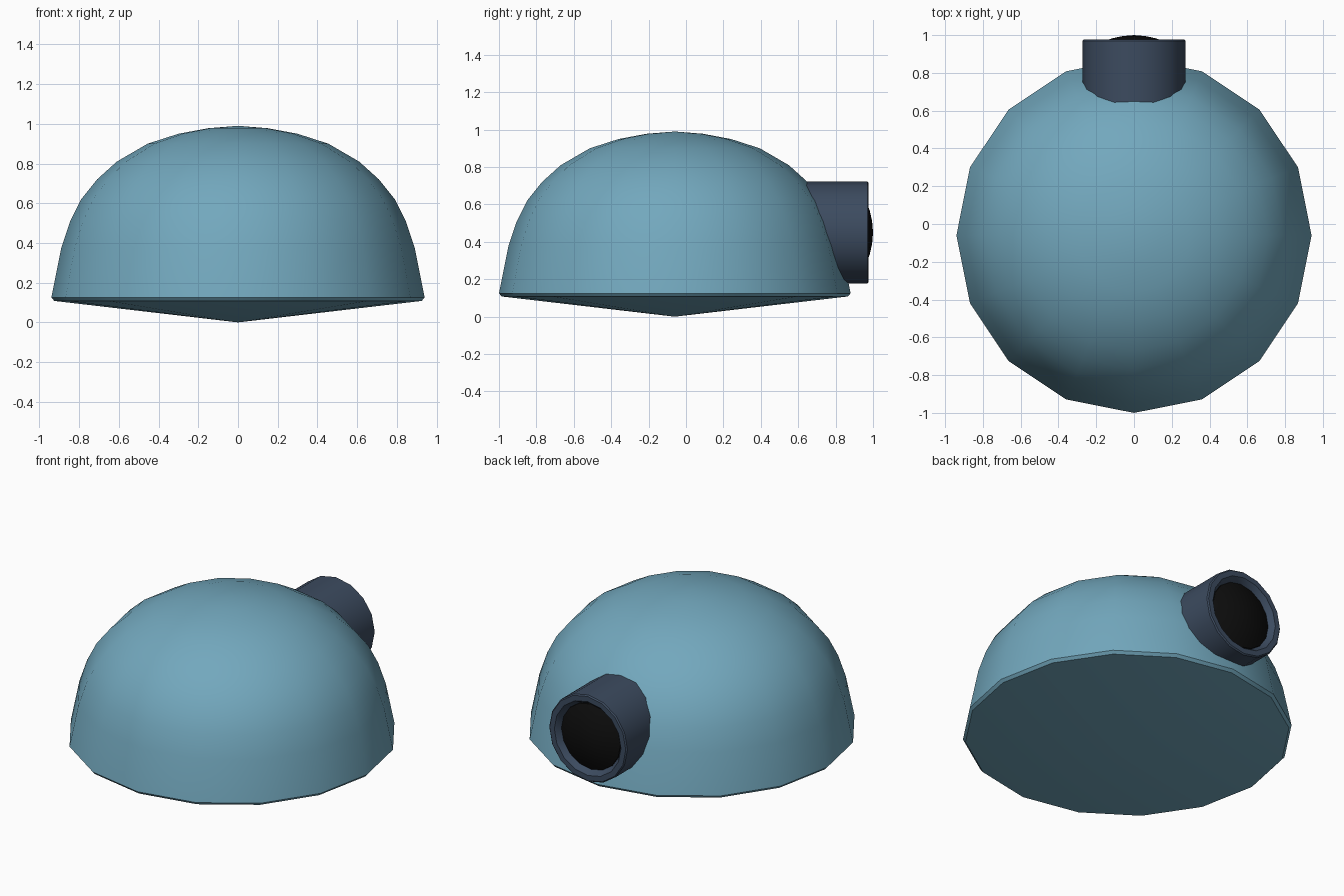
import bpy, bmesh, math
from mathutils import Matrix, Vector

if "Cube" in bpy.data.objects:
    bpy.data.objects.remove(bpy.data.objects["Cube"])

SIDES = 16


def material(name, rgb):
    m = bpy.data.materials.new(name)
    m.diffuse_color = (*rgb, 1)
    m.use_nodes = True
    m.node_tree.nodes["Principled BSDF"].inputs["Base Color"].default_value = m.diffuse_color
    return m


def lathe(name, profile, matrix, mat):
    """Spin (radius, height) points around local z; radius 0 makes a pole."""
    bm = bmesh.new()
    rings = []
    for r, h in profile:
        if r == 0:
            rings.append([bm.verts.new((0, 0, h))] * SIDES)
        else:
            rings.append([bm.verts.new((r * math.cos(a), r * math.sin(a), h))
                          for a in (2 * math.pi * i / SIDES for i in range(SIDES))])
    for lo, hi in zip(rings, rings[1:]):
        for i in range(SIDES):
            j = (i + 1) % SIDES
            bm.faces.new(list(dict.fromkeys((lo[i], lo[j], hi[j], hi[i]))))
    bmesh.ops.transform(bm, matrix=matrix, verts=bm.verts)
    bmesh.ops.recalc_face_normals(bm, faces=bm.faces)
    me = bpy.data.meshes.new(name)
    bm.to_mesh(me)
    bm.free()
    ob = bpy.data.objects.new(name, me)
    bpy.context.collection.objects.link(ob)
    me.materials.append(mat)
    bpy.ops.object.select_all(action='DESELECT')
    bpy.context.view_layer.objects.active = ob
    ob.select_set(True)
    bpy.ops.object.shade_smooth_by_angle(angle=math.radians(35))
    return ob


blue = material("dome_blue", (0.17, 0.39, 0.51))
slate = material("housing_slate", (0.045, 0.07, 0.115))
black = material("lens_black", (0.004, 0.004, 0.004))

# Dome shell with a shallow conical underside
lathe("dome", [(0, 0), (0.925, 0.108), (0.94, 0.125), (0.89, 0.375), (0.845, 0.51),
               (0.79, 0.62), (0.71, 0.72), (0.61, 0.81), (0.455, 0.9),
               (0.3, 0.95), (0.15, 0.978), (0, 0.99)],
      Matrix.Translation((0, -0.06, 0)), blue)

# Local z of the rear parts points along +y
to_rear = Matrix.Translation((0, 0, 0.45)) @ Matrix.Rotation(-math.pi / 2, 4, 'X')

# Tube housing with a rounded rim and recessed mouth
lathe("tube_housing", [(0, 0.6), (0.272, 0.6), (0.272, 0.97), (0.265, 0.977),
                       (0.232, 0.977), (0.222, 0.967), (0.205, 0.935), (0, 0.935)],
      to_rear, slate)

# Bulging dark lens in the mouth
lathe("lens", [(0, 0.92), (0.21, 0.92), (0.205, 0.945), (0.165, 0.965),
               (0.115, 0.983), (0.06, 0.995), (0, 1.0)], to_rear, black)
